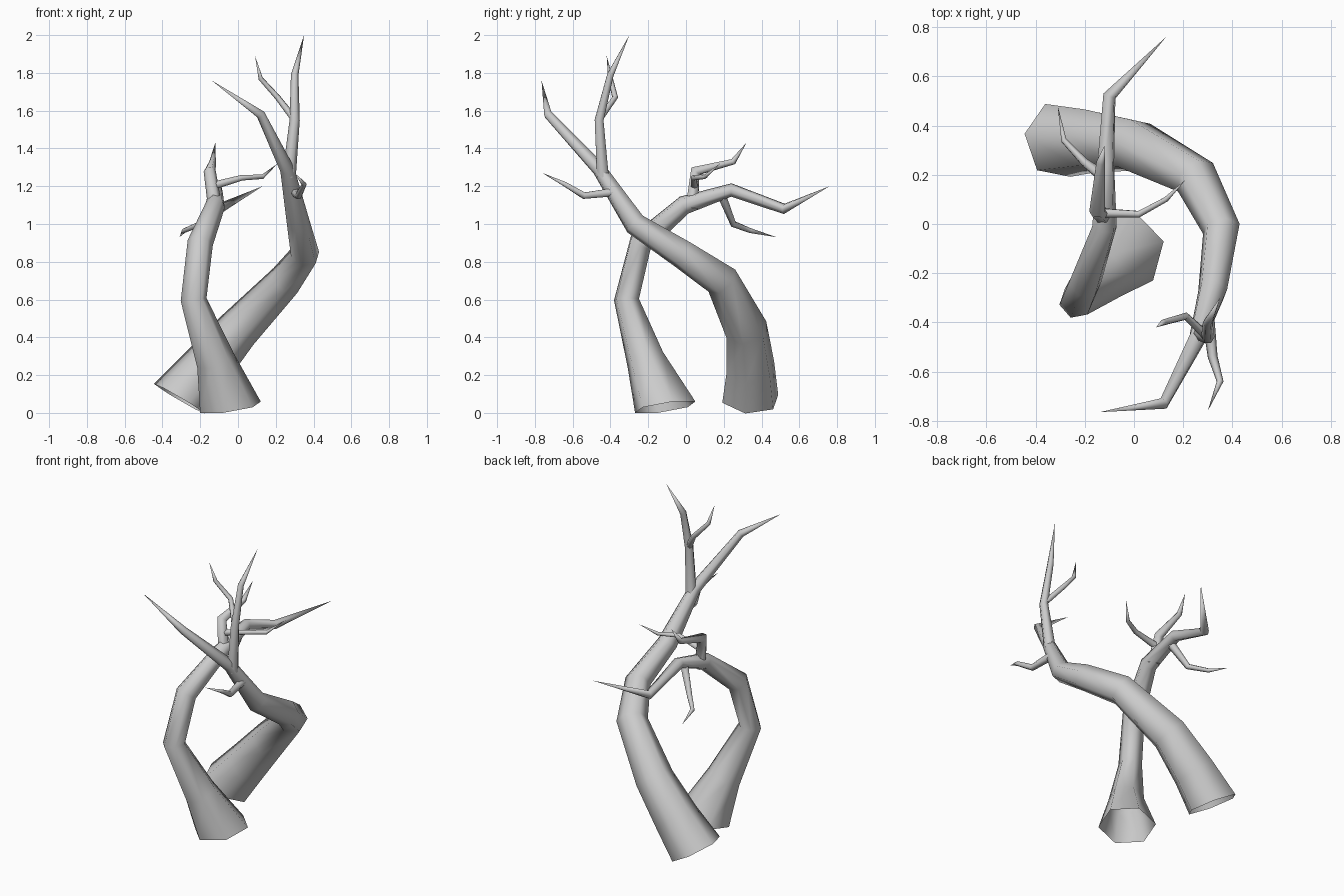
import bpy, bmesh, math
from mathutils import Vector

cube = bpy.data.objects.get("Cube")
if cube:
    bpy.data.objects.remove(cube, do_unlink=True)

# Single bark colour
bark = bpy.data.materials.new("grey_bark")
bark.use_nodes = True
GREY = (0.6, 0.6, 0.6, 1)
bark.diffuse_color = GREY
bark.node_tree.nodes["Principled BSDF"].inputs["Base Color"].default_value = GREY


def limb(name, path, sides=6, base_normal=None, phase=0):
    """Tapered tube through (x, y, z, radius) points, open at its foot, ending in a point."""
    pts = [Vector(p[:3]) for p in path]
    bm = bmesh.new()
    rings = []
    u = Vector((1, 0, 0))
    for i, p in enumerate(pts):
        before = (p - pts[i - 1]).normalized() if i else Vector()
        after = (pts[i + 1] - p).normalized() if i + 1 < len(pts) else Vector()
        t = (before + after).normalized()
        if i == 0 and base_normal:
            t = Vector(base_normal).normalized()
        u = u - t * u.dot(t)
        if u.length < 0.05:
            u = t.orthogonal()
        u.normalize()
        v = t.cross(u)
        r = path[i][3]
        if r == 0:
            rings.append([bm.verts.new(p)] * sides)
            continue
        angles = [math.radians(phase) + math.tau * k / sides for k in range(sides)]
        rings.append([bm.verts.new(p + (u * math.cos(a) + v * math.sin(a)) * r) for a in angles])
    for low, high in zip(rings, rings[1:]):
        for k in range(sides):
            n = (k + 1) % sides
            corners = [low[k], low[n], high[n], high[k]]
            bm.faces.new(list(dict.fromkeys(corners))).smooth = True
    mesh = bpy.data.meshes.new(name)
    bm.to_mesh(mesh)
    bm.free()
    mesh.materials.append(bark)
    bpy.context.collection.objects.link(bpy.data.objects.new(name, mesh))


# Front tree: trunk runs on into its longest branch
limb("front_trunk", [
    (-.04, -.11, .03, .168), (-.12, -.215, .28, .105), (-.235, -.315, .6, .07),
    (-.2, -.24, .9, .068), (-.12, -.01, 1.1, .052), (-.115, .24, 1.18, .036),
    (-.1, .52, 1.08, .028), (.13, .76, 1.2, 0)],
    base_normal=(-.15, -.15, 1), phase=15)
limb("front_upper_branch", [
    (-.12, .03, 1.08, .038), (-.15, .05, 1.28, .032),
    (-.135, .25, 1.33, .018), (-.12, .32, 1.43, 0)])
limb("front_side_twig", [
    (-.14, .045, 1.2, .022), (.02, .04, 1.245, .015),
    (.13, .1, 1.25, .012), (.21, .18, 1.32, 0)])
limb("front_drooping_twig", [
    (-.12, .19, 1.15, .026), (-.2, .25, 1.0, .018),
    (-.285, .34, .965, .013), (-.31, .48, .93, 0)])

# Rear tree: trunk arcs round the front tree and on into its longest branch
limb("rear_trunk", [
    (-.31, .34, .075, .158), (-.17, .34, .24, .135), (0, .32, .44, .115),
    (.25, .19, .7, .092), (.355, -.02, .84, .078), (.32, -.27, 1.0, .062),
    (.26, -.46, 1.29, .038), (.12, -.73, 1.58, .024), (-.14, -.765, 1.76, 0)],
    base_normal=(.5, .05, .85), phase=-8)
limb("rear_upper_branch", [
    (.27, -.44, 1.25, .036), (.3, -.46, 1.55, .027),
    (.3, -.4, 1.79, .02), (.35, -.3, 2.0, 0)])
limb("rear_upper_twig", [
    (.295, -.455, 1.56, .02), (.21, -.375, 1.67, .016),
    (.12, -.4, 1.77, .013), (.09, -.42, 1.89, 0)])
limb("rear_low_twig", [
    (.3, -.37, 1.17, .026), (.32, -.54, 1.15, .02),
    (.35, -.64, 1.21, .014), (.3, -.76, 1.27, 0)])
